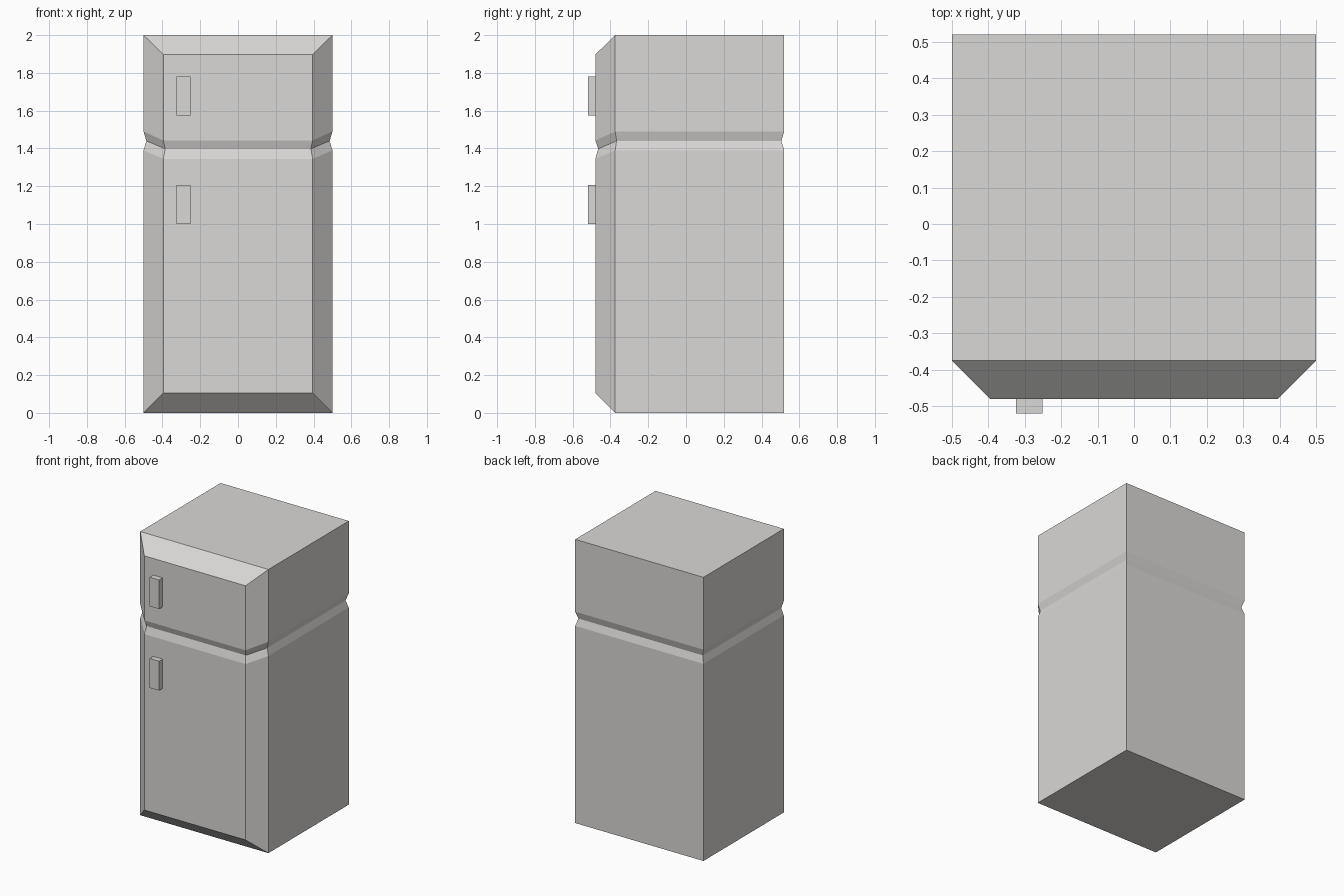
import bpy, bmesh

if "Cube" in bpy.data.objects:
    bpy.data.objects.remove(bpy.data.objects["Cube"])

# One light warm grey for everything
grey = bpy.data.materials.new("warm_light_grey")
grey.diffuse_color = (0.70, 0.69, 0.67, 1.0)
grey.use_nodes = True
grey.node_tree.nodes["Principled BSDF"].inputs["Base Color"].default_value = grey.diffuse_color


def finish(name, bm):
    bmesh.ops.recalc_face_normals(bm, faces=bm.faces)
    mesh = bpy.data.meshes.new(name)
    bm.to_mesh(mesh)
    bm.free()
    mesh.materials.append(grey)
    obj = bpy.data.objects.new(name, mesh)
    bpy.context.collection.objects.link(obj)
    return obj


# Cabinet: stacked six-sided rings (back, sides, chamfered front)
SIDE, FRONT_X = 0.50, 0.395
BACK, EDGE, FRONT = 0.52, -0.375, -0.48


def ring(bm, z_side, z_front, inset=0.0):
    s, f = SIDE - inset, FRONT_X - inset * 0.6
    pts = [(-s, BACK - inset, z_side), (s, BACK - inset, z_side),
           (s, EDGE + inset * 0.5, z_side), (f, FRONT + inset, z_front),
           (-f, FRONT + inset, z_front), (-s, EDGE + inset * 0.5, z_side)]
    return [bm.verts.new(p) for p in pts]


bm = bmesh.new()
rings = [ring(bm, 0.0, 0.105),
         ring(bm, 1.39, 1.345),            # lower lip of the door gap
         ring(bm, 1.44, 1.398, 0.015),     # bottom of the groove
         ring(bm, 1.49, 1.442),            # upper lip of the door gap
         ring(bm, 2.0, 1.897)]
for low, high in zip(rings, rings[1:]):
    for i in range(6):
        j = (i + 1) % 6
        bm.faces.new((low[i], low[j], high[j], high[i]))
# Flat bottom and top plus their sloping front bevels
for r in (rings[0], rings[-1]):
    bm.faces.new((r[0], r[1], r[2], r[5]))
    bm.faces.new((r[5], r[2], r[3], r[4]))
finish("fridge_cabinet", bm)


# Door handles
def handle(name, z0, z1):
    bm = bmesh.new()
    bmesh.ops.create_cube(bm, size=1.0)
    for v in bm.verts:
        v.co.x = -0.288 + v.co.x * 0.073
        v.co.y = -0.499 + v.co.y * 0.042
        v.co.z = (z0 + z1) / 2 + v.co.z * (z1 - z0)
    finish(name, bm)


handle("freezer_handle", 1.575, 1.78)
handle("fridge_handle", 1.0, 1.207)
